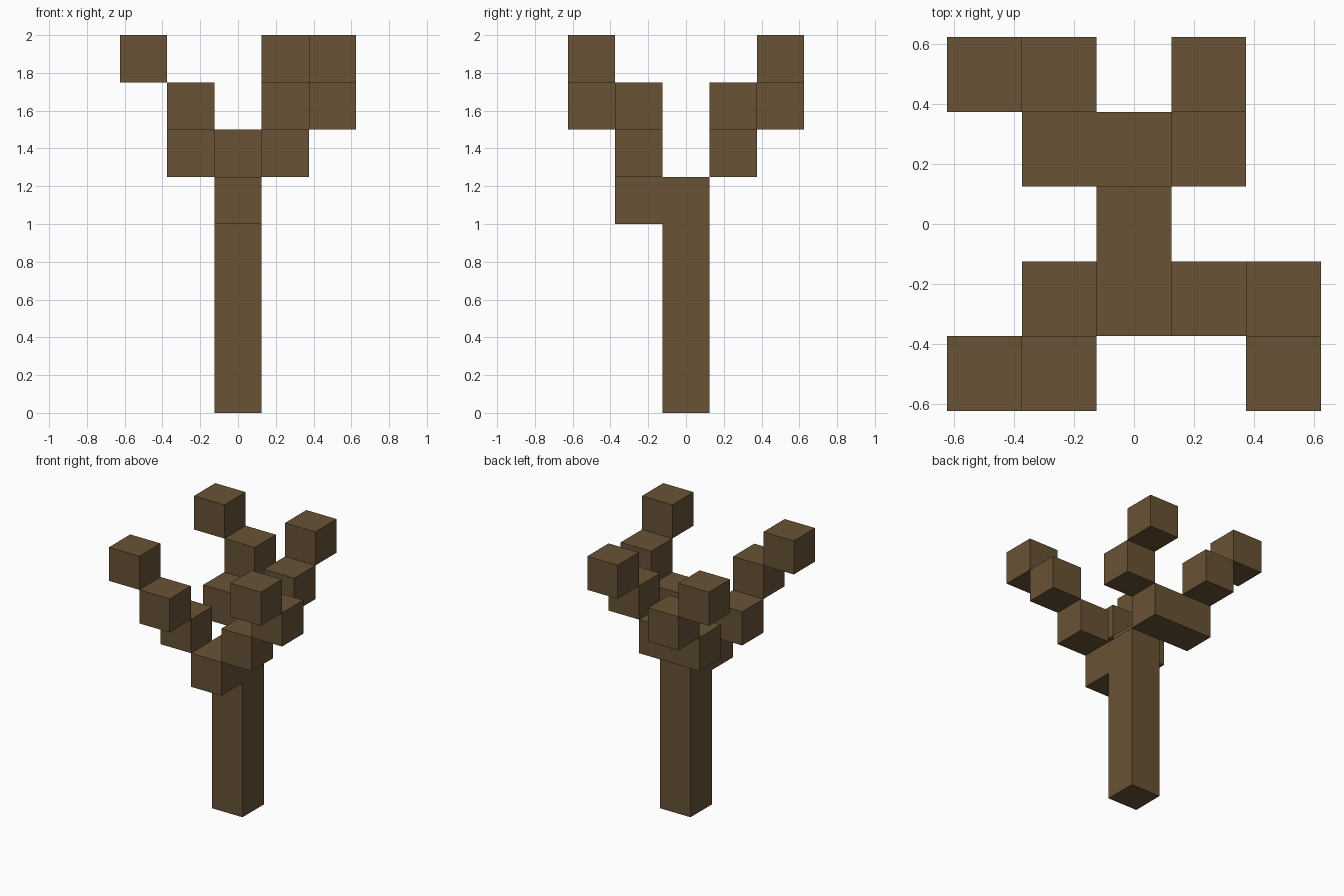
import bpy, bmesh
from mathutils import Matrix, Vector

if "Cube" in bpy.data.objects:
    bpy.data.objects.remove(bpy.data.objects["Cube"], do_unlink=True)

U = 0.25  # edge of one block

bark = bpy.data.materials.new("brown_bark")
bark.use_nodes = True
colour = (0.138, 0.084, 0.036, 1)
bark.diffuse_color = colour
bark.node_tree.nodes["Principled BSDF"].inputs["Base Color"].default_value = colour


def finish(name, bm):
    bmesh.ops.recalc_face_normals(bm, faces=bm.faces)
    mesh = bpy.data.meshes.new(name)
    bm.to_mesh(mesh)
    bm.free()
    mesh.materials.append(bark)
    obj = bpy.data.objects.new(name, mesh)
    bpy.context.collection.objects.link(obj)
    return obj


def add_box(bm, first, last):
    """Box spanning two block positions, counted from the trunk foot."""
    a, b = Vector(first), Vector(last)
    centre = (a + b) / 2 + Vector((0, 0, 0.5))
    size = b - a + Vector((1, 1, 1))
    bmesh.ops.create_cube(bm, size=1, matrix=Matrix.Translation(centre * U)
                          @ Matrix.Diagonal((*(size * U), 1)))


# Trunk with its forward fork: a side profile pulled across the width
bm = bmesh.new()
profile = [(0.5, 0), (0.5, 5), (-1.5, 5), (-1.5, 4), (-0.5, 4), (-0.5, 0)]
side = bm.faces.new([bm.verts.new((-U / 2, y * U, z * U)) for y, z in profile])
pulled = bmesh.ops.extrude_face_region(bm, geom=[side])["geom"]
bmesh.ops.translate(bm, vec=(U, 0, 0),
                    verts=[v for v in pulled if isinstance(v, bmesh.types.BMVert)])
finish("trunk", bm)

# Rear fork lying across the top of the trunk
bm = bmesh.new()
add_box(bm, (-1, 1, 5), (0, 1, 5))
finish("rear_fork", bm)

# Branches climbing outward corner to corner, one block per step
branches = {
    "front_right_branch": [(-1, -1, 5), (-1, -2, 6), (-2, -2, 7)],
    "front_left_branch": [(1, -1, 5), (2, -1, 6), (2, -2, 7)],
    "back_right_branch": [(-1, 2, 6), (-2, 2, 7)],
    "back_left_branch": [(1, 1, 6), (1, 2, 7)],
}
for name, blocks in branches.items():
    bm = bmesh.new()
    for block in blocks:
        add_box(bm, block, block)
    finish(name, bm)
